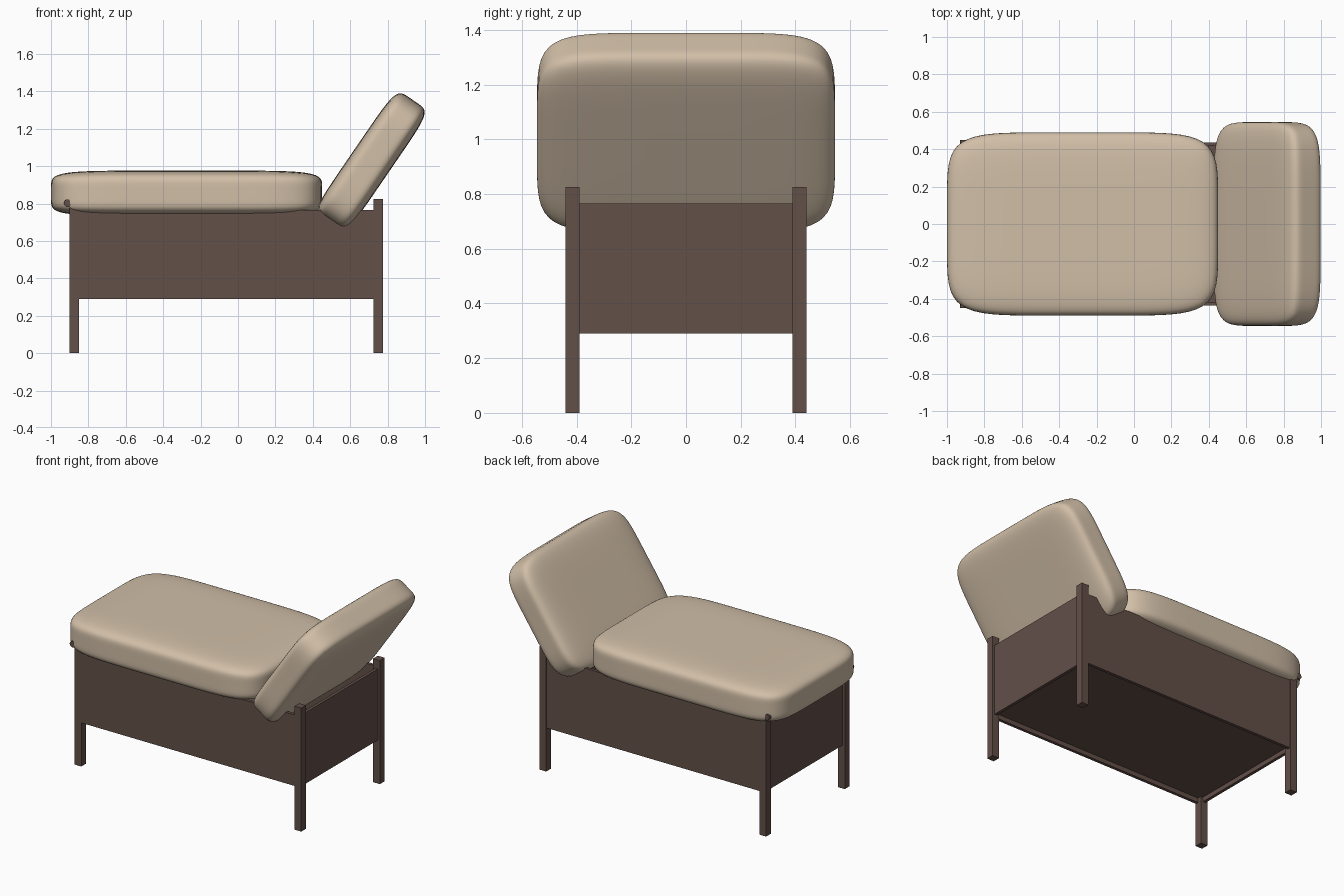
import bpy, bmesh
from math import radians
from mathutils import Matrix, Vector

old = bpy.data.objects.get("Cube")
if old:
    bpy.data.objects.remove(old, do_unlink=True)


def material(name, rgb):
    m = bpy.data.materials.new(name)
    m.use_nodes = True
    m.diffuse_color = (*rgb, 1)
    m.node_tree.nodes["Principled BSDF"].inputs["Base Color"].default_value = (*rgb, 1)
    return m


WOOD = material("dark_wood", (0.125, 0.079, 0.066))
FABRIC = material("beige_fabric", (0.64, 0.52, 0.39))


def finish(name, bm, mat, smooth=False):
    mesh = bpy.data.meshes.new(name)
    bmesh.ops.recalc_face_normals(bm, faces=bm.faces)
    bm.to_mesh(mesh)
    bm.free()
    mesh.materials.append(mat)
    for p in mesh.polygons:
        p.use_smooth = smooth
    obj = bpy.data.objects.new(name, mesh)
    bpy.context.collection.objects.link(obj)
    return obj


def box(name, lo, hi, mat=WOOD):
    lo, hi = Vector(lo), Vector(hi)
    bm = bmesh.new()
    bmesh.ops.create_cube(bm, size=1)
    bmesh.ops.scale(bm, vec=hi - lo, verts=bm.verts)
    bmesh.ops.translate(bm, vec=(lo + hi) / 2, verts=bm.verts)
    return finish(name, bm, mat)


def pillow(name, centre, half, tilt=0, power=6):
    """Plump box: a gridded cube pushed onto a rounded-box surface."""
    bm = bmesh.new()
    bmesh.ops.create_cube(bm, size=2)
    bmesh.ops.subdivide_edges(bm, edges=bm.edges[:], cuts=23, use_grid_fill=True)
    for v in bm.verts:
        v.co /= sum(abs(c) ** power for c in v.co) ** (1 / power)
    bmesh.ops.scale(bm, vec=half, verts=bm.verts)
    bmesh.ops.transform(bm, verts=bm.verts,
                        matrix=Matrix.Translation(centre) @ Matrix.Rotation(tilt, 4, "Y"))
    return finish(name, bm, FABRIC, smooth=True)


# Frame dimensions
X0, X1, Y = -0.90, 0.775, 0.44
LEG, BOARD, INSET = 0.05, 0.02, 0.015
LOW, HIGH, TOP = 0.29, 0.765, 0.825

# Legs and long side panels, mirrored front to back
for side, s in (("front", -1), ("back", 1)):
    ya, yb = sorted((s * Y, s * (Y - LEG)))
    box(side + "_foot_leg", (X0, ya, 0), (X0 + LEG, yb, TOP))
    box(side + "_head_leg", (X1 - LEG, ya, 0), (X1, yb, TOP))
    outer = Y - 0.003
    pa, pb = sorted((s * outer, s * (outer - BOARD)))
    box(side + "_side_panel", (X0 + LEG, pa, LOW), (X1 - LEG, pb, HIGH))

    # Small rounded peg on the outer corner of each foot leg
    bm = bmesh.new()
    bmesh.ops.create_cone(bm, cap_ends=True, segments=16,
                          radius1=0.02, radius2=0.02, depth=0.05)
    bmesh.ops.transform(bm, verts=bm.verts,
                        matrix=Matrix.Translation((X0 - 0.01, s * (Y - 0.017), 0.803))
                        @ Matrix.Rotation(radians(90), 4, "X"))
    finish(side + "_peg", bm, WOOD)

# End panels set slightly behind the leg faces
box("foot_panel", (X0 + INSET, LEG - Y, LOW), (X0 + INSET + BOARD, Y - LEG, HIGH - 0.02))
box("head_panel", (X1 - INSET - BOARD, LEG - Y, LOW), (X1 - INSET, Y - LEG, HIGH))

# Base board recessed above the lower panel edges
box("base_board", (X0 + INSET + BOARD, BOARD - Y, LOW + 0.03),
    (X1 - INSET - BOARD, Y - BOARD, LOW + 0.05))

# Upholstery
pillow("seat_cushion", (-0.275, 0, 0.855), (0.725, 0.49, 0.121))
pillow("tilted_back_cushion", (0.712, 0, 1.025), (0.397, 0.545, 0.11), radians(-55.6))
